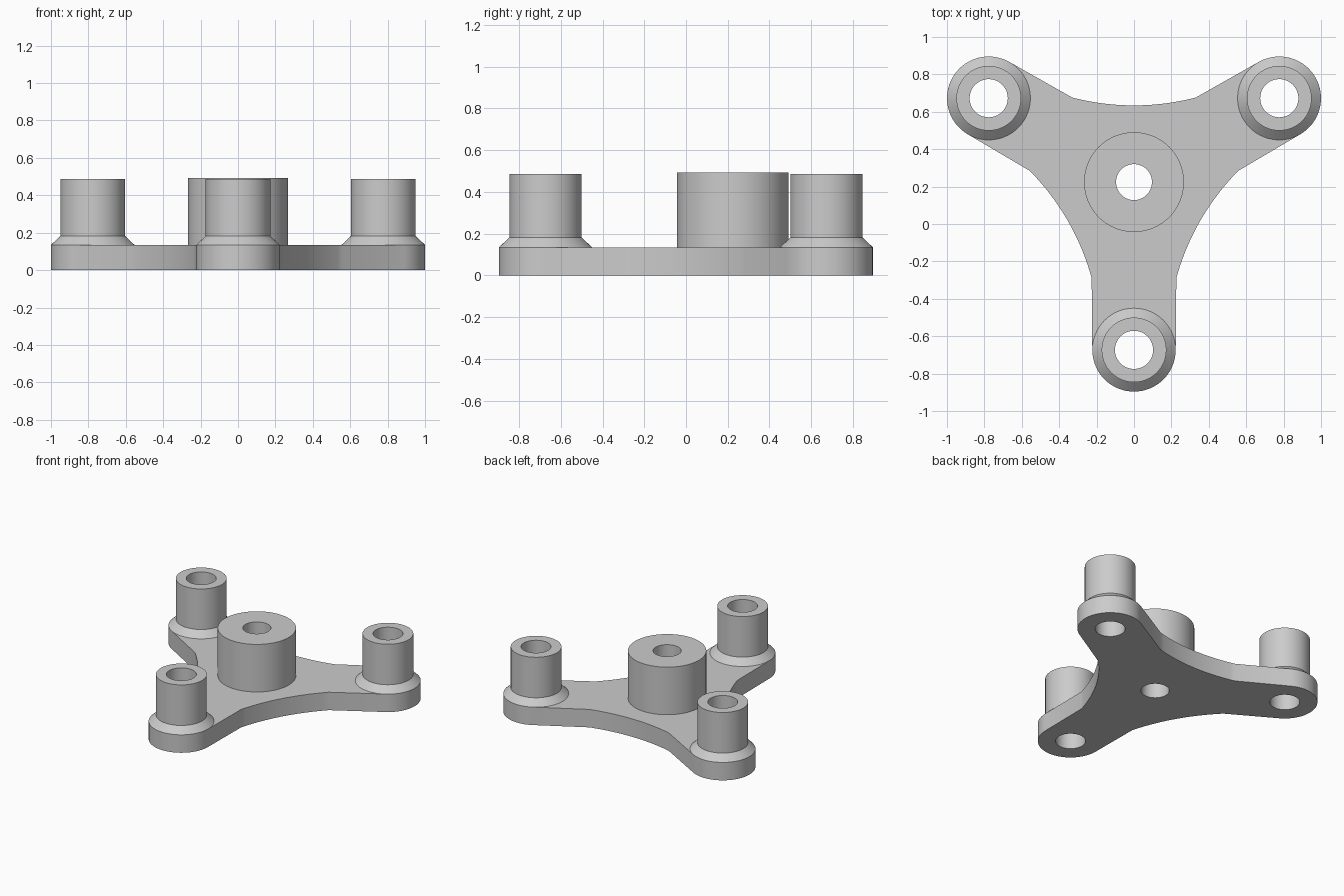
import bpy, bmesh
from math import cos, sin, pi, radians
from mathutils import Vector, Matrix

cube = bpy.data.objects.get("Cube")
if cube:
    bpy.data.objects.remove(cube, do_unlink=True)

SEG = 64
CENTRE = Vector((0, 0.224, 0))
ARM, PAD_R, PLATE_H = 0.897, 0.223, 0.135
TUBE_R, TUBE_TOP, TUBE_HOLE = 0.173, 0.487, 0.102
HUB_R, HUB_TOP, HUB_HOLE = 0.267, 0.493, 0.096

grey = bpy.data.materials.new("plain_grey")
grey.use_nodes = True
grey.diffuse_color = (0.6, 0.6, 0.6, 1)
grey.node_tree.nodes["Principled BSDF"].inputs["Base Color"].default_value = (0.6, 0.6, 0.6, 1)


def finish(name, bm):
    bmesh.ops.recalc_face_normals(bm, faces=bm.faces)
    mesh = bpy.data.meshes.new(name)
    bm.to_mesh(mesh)
    bm.free()
    mesh.materials.append(grey)
    obj = bpy.data.objects.new(name, mesh)
    bpy.context.collection.objects.link(obj)
    bpy.ops.object.select_all(action="DESELECT")
    obj.select_set(True)
    bpy.context.view_layer.objects.active = obj
    bpy.ops.object.shade_smooth_by_angle(angle=radians(25))
    return obj


def lathe(name, profile, centre):
    """Turn an open (radius, height) profile round a vertical axis."""
    bm = bmesh.new()
    verts = [bm.verts.new((r, 0, z)) for r, z in profile]
    edges = [bm.edges.new(pair) for pair in zip(verts, verts[1:])]
    bmesh.ops.spin(bm, geom=verts + edges, cent=(0, 0, 0), axis=(0, 0, 1),
                   angle=2 * pi, steps=SEG, use_merge=True)
    bmesh.ops.remove_doubles(bm, verts=bm.verts, dist=1e-5)
    bmesh.ops.translate(bm, verts=bm.verts, vec=centre)
    return finish(name, bm)


def loop(bm, points):
    verts = [bm.verts.new(p) for p in points]
    return [bm.edges.new((verts[i - 1], verts[i])) for i in range(len(verts))]


def circle(centre, radius):
    return [centre + Vector((cos(a), sin(a), 0)) * radius
            for a in (2 * pi * i / SEG for i in range(SEG))]


# Arm positions, one pointing to the front and the others a third of a turn apart
turns = [Matrix.Rotation(2 * pi * k / 3, 3, "Z") for k in range(3)]
arm_ends = [CENTRE + turn @ Vector((0, -ARM, 0)) for turn in turns]

# Three-armed plate outline: round arm end, straight flank, shallow concave side
outline = []
for turn in turns:
    for i in range(SEG // 2 + 1):
        a = pi + 2 * pi * i / SEG
        outline.append(CENTRE + turn @ Vector((PAD_R * cos(a), PAD_R * sin(a) - ARM, 0)))
    side = turn @ Matrix.Rotation(-pi / 6, 3, "Z")
    for i in range(-10, 11):
        t = i / 10
        outline.append(CENTRE + side @ Vector((0.41 + 0.042 * t * t, 0.33 * t, 0)))

bm = bmesh.new()
rim = loop(bm, outline)
for end in arm_ends:
    rim += loop(bm, circle(end, TUBE_HOLE))
rim += loop(bm, circle(CENTRE, HUB_HOLE))
bmesh.ops.triangle_fill(bm, edges=rim, use_beauty=True, normal=(0, 0, 1))
top = bmesh.ops.extrude_face_region(bm, geom=bm.faces[:], use_keep_orig=True)
bmesh.ops.translate(bm, vec=(0, 0, PLATE_H),
                    verts=[g for g in top["geom"] if isinstance(g, bmesh.types.BMVert)])
finish("three_arm_plate", bm)

# Central hub with a through hole
lathe("centre_hub", [(HUB_R, PLATE_H), (HUB_R, HUB_TOP),
                     (HUB_HOLE, HUB_TOP), (HUB_HOLE, PLATE_H)], CENTRE)

# Hollow posts with a sloped collar at each arm end
for label, end in zip(("front", "left", "right"), arm_ends):
    lathe(label + "_post", [(PAD_R, PLATE_H), (TUBE_R, 0.182), (TUBE_R, TUBE_TOP),
                            (TUBE_HOLE, TUBE_TOP), (TUBE_HOLE, PLATE_H)], end)
